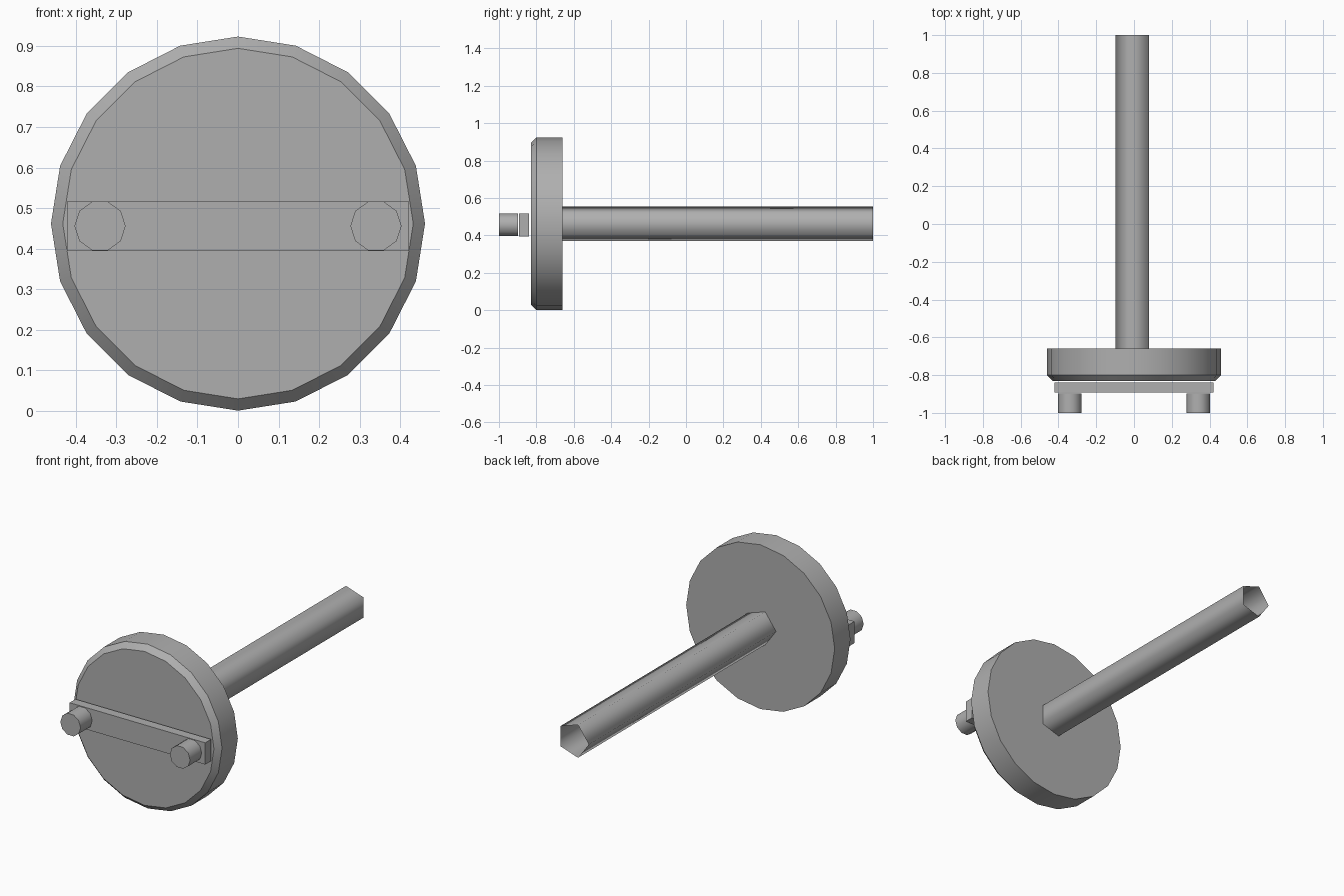
import bpy, bmesh, math

if "Cube" in bpy.data.objects:
    bpy.data.objects.remove(bpy.data.objects["Cube"])

CZ = 0.462  # height of the shared axis

# Darker grey shared by every part
grey = bpy.data.materials.new("dark_grey")
grey.diffuse_color = (0.43, 0.43, 0.43, 1)
grey.use_nodes = True
grey.node_tree.nodes["Principled BSDF"].inputs["Base Color"].default_value = grey.diffuse_color


def finish(name, bm, smooth=None):
    """Turn a bmesh into a named object, optionally smooth shaded."""
    bmesh.ops.recalc_face_normals(bm, faces=bm.faces)
    mesh = bpy.data.meshes.new(name)
    bm.to_mesh(mesh)
    bm.free()
    mesh.materials.append(grey)
    obj = bpy.data.objects.new(name, mesh)
    bpy.context.collection.objects.link(obj)
    if smooth:
        bpy.ops.object.select_all(action='DESELECT')
        obj.select_set(True)
        bpy.context.view_layer.objects.active = obj
        bpy.ops.object.shade_smooth_by_angle(angle=math.radians(smooth))
    return obj


def lathe_y(name, sides, rings, cx=0.0, cz=CZ, start=0.0, capped=True, smooth=40):
    """Build a prism along y from (y, radius) rings."""
    bm = bmesh.new()
    loops = []
    for y, r in rings:
        angles = [start + 2 * math.pi * i / sides for i in range(sides)]
        loops.append([bm.verts.new((cx + r * math.cos(a), y, cz + r * math.sin(a)))
                      for a in angles])
    for a, b in zip(loops, loops[1:]):
        for i in range(sides):
            j = (i + 1) % sides
            bm.faces.new((a[i], a[j], b[j], b[i]))
    if capped:
        bm.faces.new(loops[0][::-1])
        bm.faces.new(loops[-1])
    return finish(name, bm, smooth)


# Round head with a chamfered front rim
lathe_y("head_disc", 20, [(-0.83, 0.432), (-0.80, 0.461), (-0.66, 0.461)])

# Five-sided shaft, open at both ends
lathe_y("shaft", 5, [(-0.66, 0.097), (1.0, 0.097)], start=math.pi,
        capped=False, smooth=80)

# Cross bar floating just in front of the head
bm = bmesh.new()
bmesh.ops.create_cube(bm, size=1)
bmesh.ops.scale(bm, vec=(0.842, 0.052, 0.122), verts=bm.verts)
bmesh.ops.translate(bm, vec=(0, -0.866, 0.456), verts=bm.verts)
finish("cross_bar", bm)

# Pair of pegs at the ends of the bar
for side, x in (("left", -0.34), ("right", 0.34)):
    lathe_y(side + "_peg", 10, [(-1.0, 0.063), (-0.897, 0.063)], cx=x, cz=0.456)
